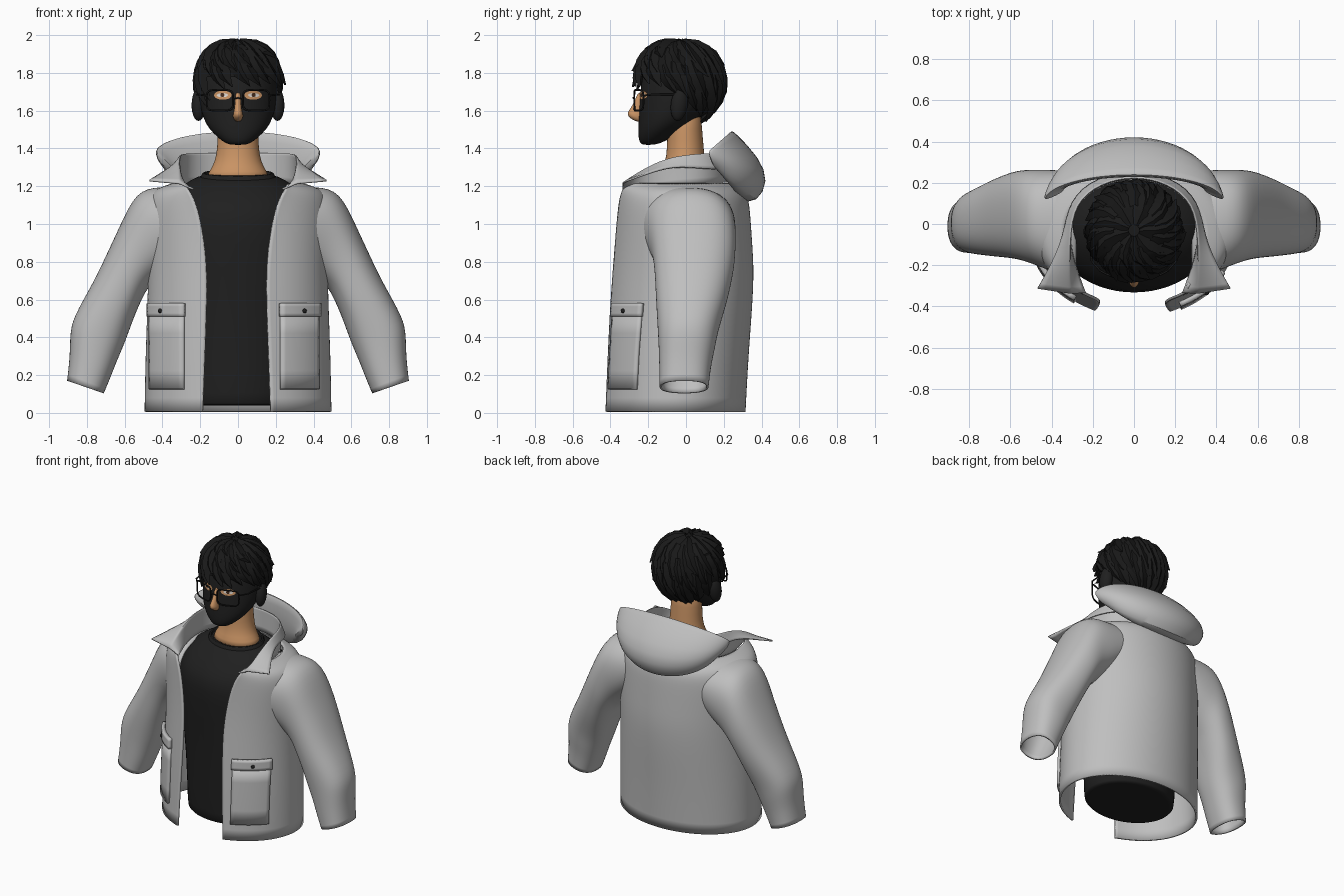
import bpy, bmesh, random
from math import sin, cos, asin, pi, radians, copysign, sqrt, hypot
from mathutils import Vector

random.seed(4)
if "Cube" in bpy.data.objects:
    bpy.data.objects.remove(bpy.data.objects["Cube"])


def material(name, *rgb):
    mat = bpy.data.materials.new(name)
    mat.use_nodes = True
    mat.diffuse_color = (*rgb, 1)
    mat.node_tree.nodes["Principled BSDF"].inputs["Base Color"].default_value = (*rgb, 1)
    return mat


GREY = material("jacket grey", .52, .52, .52)
DARK = material("shirt black", .014, .014, .014)
HAIR = material("hair black", .01, .01, .01)
SKIN = material("skin tan", .6, .3, .13)
WHITE = material("eye white", .75, .7, .65)
BROWN = material("iris brown", .06, .025, .012)


def make(name, verts, faces, mat, sub=0, solid=0, angle=60):
    mesh = bpy.data.meshes.new(name)
    mesh.from_pydata([tuple(v) for v in verts], [], faces)
    bm = bmesh.new()
    bm.from_mesh(mesh)
    bmesh.ops.recalc_face_normals(bm, faces=bm.faces)
    bm.to_mesh(mesh)
    bm.free()
    mesh.materials.append(mat)
    mesh.polygons.foreach_set("use_smooth", [True] * len(mesh.polygons))
    mesh.set_sharp_from_angle(angle=radians(angle))
    obj = bpy.data.objects.new(name, mesh)
    bpy.context.collection.objects.link(obj)
    if sub:
        mod = obj.modifiers.new("smooth", "SUBSURF")
        mod.levels = mod.render_levels = sub
        mod.boundary_smooth = "PRESERVE_CORNERS"
    if solid:
        mod = obj.modifiers.new("thickness", "SOLIDIFY")
        mod.thickness, mod.offset = solid, 0


def loft(name, rings, mat, closed=True, caps=False, **options):
    n = len(rings[0])
    faces = []
    for i in range(len(rings) - 1):
        for j in range(n if closed else n - 1):
            k = (j + 1) % n
            faces.append((i * n + j, i * n + k, (i + 1) * n + k, (i + 1) * n + j))
    if caps:
        faces += [tuple(range(n)), tuple(range((len(rings) - 1) * n, len(rings) * n))]
    make(name, [v for r in rings for v in r], faces, mat, **options)


def sample(rows, z):
    """Interpolate a table of rows keyed by height."""
    for a, b in zip(rows, rows[1:]):
        if z <= b[0]:
            t = (z - a[0]) / (b[0] - a[0])
            return [p + (q - p) * t for p, q in zip(a, b)]
    return rows[-1]


def oval(z, w, front, back, tilt=0, n=28):
    mid, half = (front + back) / 2, (back - front) / 2
    pts = []
    for i in range(n):
        a = 2 * pi * i / n
        y = mid - half * cos(a)
        pts.append((w * sin(a), y, z + tilt * y))
    return pts


# Jacket body: height, half width, front, back, opening half width
BODY = [(.006, .49, -.445, .31, .172), (.3, .485, -.43, .325, .162), (.55, .475, -.415, .345, .152),
        (.75, .47, -.4, .355, .15), (.9, .475, -.39, .345, .163), (1.05, .48, -.385, .335, .19),
        (1.14, .47, -.385, .325, .22), (1.185, .43, -.395, .29, .25), (1.21, .34, -.44, .23, .26)]
MID = -.05


def body_point(z, a, out=0):
    _, w, front, back, _ = sample(BODY, z)
    depth = (MID - front if cos(a) > 0 else back - MID) + out
    return Vector(((w + out) * sin(a), MID - depth * cos(a), z))


rings = []
for z, w, _, _, gap in BODY:
    start, end = asin(gap / w), 2 * pi - asin((gap + .015) / w)
    rings.append([body_point(z, start + (end - start) * i / 32) for i in range(33)])
loft("jacket_body", rings, GREY, closed=False, sub=2, solid=.014)

# Sleeves flowing out of the shoulders: outer x z, inner x z, middle y, half depth
SLEEVE = [(.28, 1.195, .28, .84, -.01, .26), (.42, 1.193, .36, .77, .015, .245), (.535, 1.175, .435, .71, .035, .225),
          (.62, .99, .485, .66, .045, .213), (.69, .84, .515, .6, .04, .2), (.76, .69, .555, .51, .03, .185),
          (.872, .5, .6, .38, .01, .155), (.885, .41, .64, .29, .005, .145), (.885, .3, .675, .2, -.005, .132),
          (.9, .17, .715, .105, -.01, .125)]
for side, s in (("left", 1), ("right", -1)):
    rings = []
    for ox, oz, ix, iz, y, depth in SLEEVE:
        ring = []
        for i in range(20):
            c, d = cos(pi * i / 10), sin(pi * i / 10)
            c, d = copysign(abs(c) ** .85, c), copysign(abs(d) ** .85, d)
            ring.append((s * ((ox + ix) + c * (ox - ix)) / 2, y + d * depth, ((oz + iz) + c * (oz - iz)) / 2))
        rings.append(ring)
    loft(side + "_sleeve", rings, GREY, sub=2, solid=.012)


# Patch pockets with flap and button
def patch(name, x0, x1, low, high, out, thick, grow=0):
    rows = []
    for k in range(5):
        z = low + (high - low) * k / 4
        w = sample(BODY, z)[1]
        a, b = asin(x0 / w), asin(x1 / w)
        a, b = a - grow * (b - a), b + grow * (b - a)
        rows.append([body_point(z, a + (b - a) * i / 10, out) for i in range(11)])
    loft(name, rows, GREY, closed=False, solid=thick)


for side, x0, x1 in (("left", .22, .415), ("right", -.28, -.455)):
    patch(side + "_pocket", x0, x1, .125, .52, .01, .022)
    patch(side + "_pocket_flap", x0, x1, .51, .58, .016, .026, .02)
    w = sample(BODY, .54)[1]
    a = (asin(x0 / w) + asin(x1 / w)) / 2
    bpy.ops.mesh.primitive_uv_sphere_add(segments=12, ring_count=8, radius=.012, location=body_point(.54, a, .03))
    button = bpy.context.object
    button.name = side + "_pocket_button"
    button.data.materials.append(DARK)

# Collar: base, fold and outer tip from the front round to the back
COLLAR = [((.235, -.335, 1.185), (.31, -.335, 1.215), (.468, -.312, 1.23)),
          ((.29, -.2, 1.19), (.312, -.21, 1.3), (.41, -.21, 1.265)),
          ((.32, -.06, 1.2), (.313, -.07, 1.36), (.34, -.07, 1.31)),
          ((.29, .1, 1.21), (.29, .1, 1.375), (.315, .115, 1.29)),
          ((.16, .2, 1.22), (.165, .2, 1.375), (.185, .225, 1.29)),
          ((0, .23, 1.22), (0, .235, 1.375), (0, .255, 1.29))]
rows = []
for base, fold, tip in COLLAR:
    b, f, t = Vector(base), Vector(fold), Vector(tip)
    rows.append([b, b.lerp(f, .9), f, f.lerp(t, .15), t])
rows += [[Vector((-p.x, p.y, p.z)) for p in r] for r in rows[-2::-1]]
loft("collar", rows, GREY, closed=False, sub=2, solid=.01)

# Hood hanging behind the neck: x, y, z at the tips and change towards the middle
HOOD = [(.437, .11, 1.38, .13, .115), (.442, .112, 1.374, .142, .118), (.437, .118, 1.35, .275, 0),
        (.415, .125, 1.325, .315, -.1), (.38, .14, 1.3, .24, -.19), (.345, .17, 1.285, .11, -.17),
        (.335, .15, 1.3, .08, -.04), (.42, .115, 1.37, .11, .1)]
rows = []
for i in range(17):
    a = pi * (i / 16 - .5)
    rows.append([(w * sin(a), y + dy * cos(a), z + dz * cos(a)) for w, y, z, dy, dz in HOOD])
loft("hood", rows, GREY, caps=True, sub=1)

# Shirt, its neckband and the neck
SHIRT = [(.04, .27, -.26, .16), (.04, .31, -.3, .2), (.05, .32, -.31, .21), (.4, .33, -.31, .22),
         (.8, .38, -.33, .26), (1, .4, -.34, .27), (1.12, .37, -.315, .25), (1.19, .32, -.25, .2),
         (1.235, .25, -.19, .15), (1.265, .19, -.155, .125)]
loft("shirt", [oval(*r, tilt=.12 if r[0] > 1.1 else 0) for r in SHIRT], DARK, caps=True, sub=1)
loft("shirt_neckband", [oval(1.25, .2, -.165, .13, .12), oval(1.275, .19, -.158, .125, .12),
                        oval(1.275, .178, -.145, .115, .12), oval(1.25, .175, -.14, .11, .12)], DARK, sub=1)
NECK = [(1.22, .19, -.15, .12), (1.28, .15, -.13, .11), (1.33, .122, -.11, .1), (1.4, .11, -.1, .095),
        (1.5, .107, -.1, .085), (1.62, .1, -.09, .08)]
loft("neck", [oval(*r) for r in NECK], SKIN, caps=True, sub=1)

# Masked head
HEAD = [(1.418, .045, -.232, -.17), (1.435, .08, -.249, -.11), (1.48, .132, -.254, -.05), (1.53, .173, -.252, .03),
        (1.6, .198, -.249, .11), (1.68, .207, -.244, .16), (1.78, .208, -.237, .175), (1.86, .185, -.2, .165),
        (1.92, .13, -.14, .12), (1.945, .04, -.06, .04)]
loft("masked_head", [oval(*r) for r in HEAD], DARK, caps=True, sub=1)


def face_y(x, z):
    _, w, front, back = sample(HEAD, z)
    return (front + back) / 2 - (back - front) / 2 * sqrt(1 - (x / w) ** 2)


def disc(name, x, z, rx, rz, out, mat):
    pts = [(x, z)] + [(x + rx * cos(pi * i / 10), z + rz * sin(pi * i / 10)) for i in range(20)]
    make(name, [(u, face_y(u, v) - out, v) for u, v in pts],
         [(0, i + 1, (i + 1) % 20 + 1) for i in range(20)], mat)


def tube(name, pts, radius, cyclic=False):
    curve = bpy.data.curves.new(name, "CURVE")
    curve.dimensions, curve.bevel_depth, curve.bevel_resolution = "3D", radius, 2
    line = curve.splines.new("POLY")
    line.points.add(len(pts) - 1)
    for p, co in zip(line.points, pts):
        p.co = (*co, 1)
    line.use_cyclic_u = cyclic
    curve.materials.append(HAIR)
    bpy.context.collection.objects.link(bpy.data.objects.new(name, curve))


# Eyes, ears and glasses
for side, s in (("left", 1), ("right", -1)):
    disc(side + "_eye_skin", s * .08, 1.682, .047, .024, .003, SKIN)
    disc(side + "_eye_white", s * .083, 1.682, .03, .011, .005, WHITE)
    disc(side + "_iris", s * .083, 1.683, .011, .011, .007, BROWN)
    bpy.ops.mesh.primitive_uv_sphere_add(segments=20, ring_count=12, location=(s * .207, -.035, 1.635))
    ear = bpy.context.object
    ear.name = side + "_ear"
    ear.scale, ear.rotation_euler = (.038, .046, .09), (-.15, 0, s * .25)
    ear.data.materials.append(DARK)
    bpy.ops.object.shade_smooth()
    rim = []
    for i in range(24):
        c, d = cos(pi * i / 12), sin(pi * i / 12)
        x = .096 + .07 * copysign(abs(c) ** .45, c)
        rim.append((s * x, -.275 + 1.8 * x * x, 1.655 + .055 * copysign(abs(d) ** .45, d)))
    tube(side + "_glasses_rim", rim, .005, True)
    tube(side + "_glasses_arm", [(s * .165, -.225, 1.68), (s * .205, -.18, 1.685), (s * .22, -.03, 1.685)], .005)
tube("glasses_bridge", [(-.028, -.273, 1.66), (0, -.28, 1.668), (.028, -.273, 1.66)], .004)

# Nose
NOSE = [(1.7, .014, -.255), (1.65, .016, -.272), (1.61, .02, -.297), (1.585, .026, -.315),
        (1.565, .029, -.305), (1.54, .014, -.265)]
loft("nose", [oval(z, w, y, -.225, n=12) for z, w, y in NOSE], SKIN, caps=True, sub=1)

# Hair cap, fuller at the top and cut away around the face
CENTRE, SIZE = Vector((0, -.032, 1.75)), Vector((.22, .232, .218))
bpy.ops.mesh.primitive_uv_sphere_add(segments=32, ring_count=24, location=CENTRE)
cap = bpy.context.object
cap.name = "hair_cap"
cap.scale = SIZE * .97
cap.data.materials.append(HAIR)
bm = bmesh.new()
bm.from_mesh(cap.data)
bmesh.ops.delete(bm, geom=[v for v in bm.verts if v.co.z < .05 and v.co.y < .2 or v.co.z < -.88], context="VERTS")
for v in bm.verts:
    if 0 < v.co.z < .999:
        v.co.xy *= hypot(v.co.x, v.co.y) ** -.2
bm.to_mesh(cap.data)
bm.free()
bpy.ops.object.shade_smooth()


def scalp(az, el, out):
    flat = cos(el) ** (.8 if el > 0 else 1)
    d = Vector((sin(az) * flat, -cos(az) * flat, sin(el)))
    return CENTRE + d * SIZE + d * out


# Overlapping tapered locks sweeping out from the crown
verts, faces = [], []
for layer, (count, begin) in enumerate(((9, 0), (13, .14), (17, .32), (20, .52))):
    for k in range(count):
        az = 2 * pi * (k + .5 * (layer % 2) + random.uniform(-.25, .25)) / count
        low = radians(-66 * ((1 - cos(az)) / 2) ** 1.1)
        length = random.uniform(.42, .56)
        flick = random.uniform(.008, .03)
        base = len(verts)
        for i, width in enumerate((.6, 1, .9, .55, .03)):
            t = i / 4
            el = radians(86) + (low - radians(86)) * min(begin + length * t, 1.06)
            turn = az + .4 * t * t
            spread = min(width * .055 / (.22 * max(cos(el), .15)), .5)
            lift = .006 + flick * t * t
            verts += [scalp(turn - spread, el, lift - .01), scalp(turn, el, lift + .014 * width),
                      scalp(turn + spread, el, lift - .01)]
            if i:
                p = base + 3 * i
                faces += [(p - 3, p - 2, p + 1, p), (p - 2, p - 1, p + 2, p + 1), (p - 1, p - 3, p, p + 2)]
make("hair_locks", verts, faces, HAIR, angle=35)
